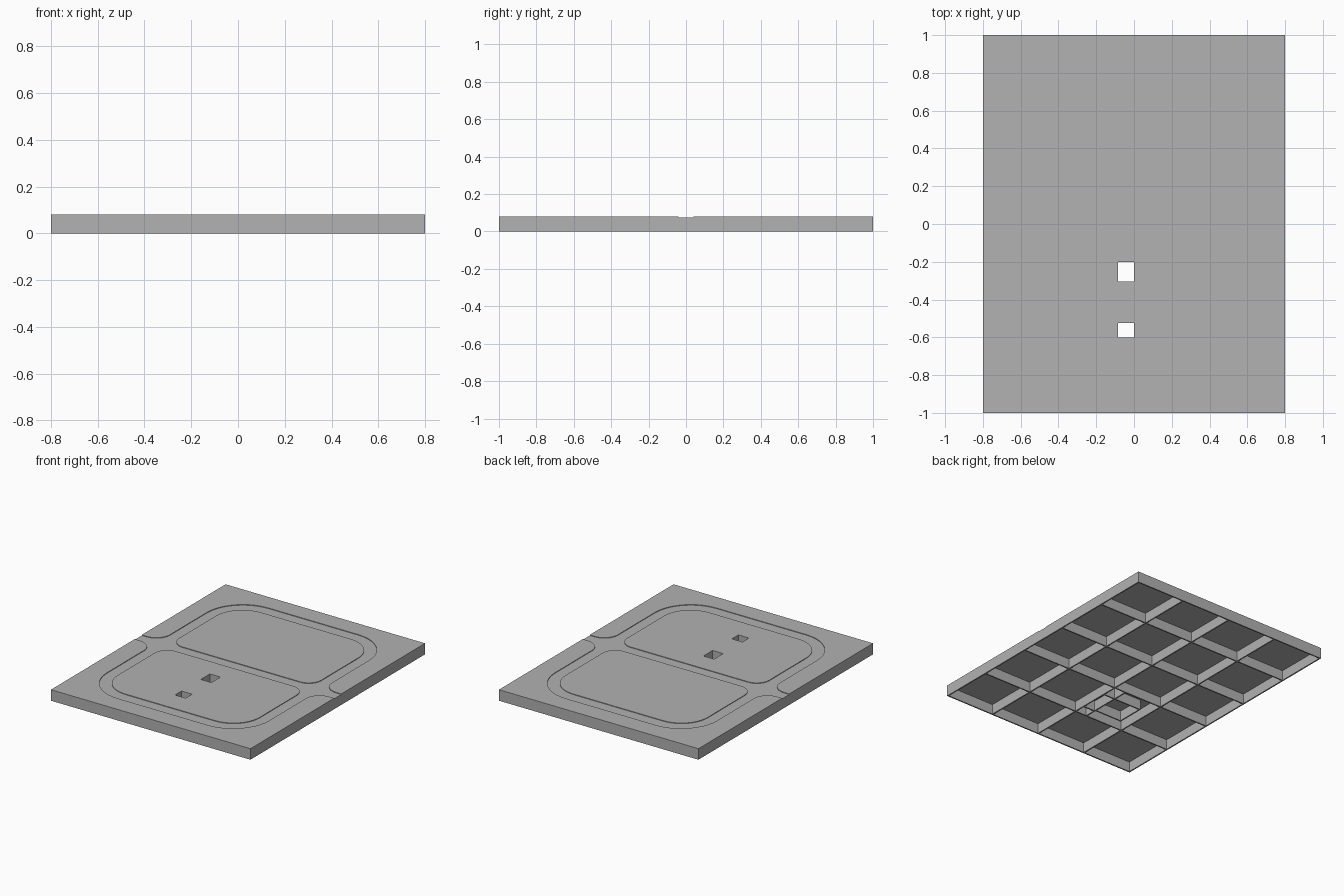
import bpy
from math import pi, sin, cos, tan
from mathutils import Vector

if "Cube" in bpy.data.objects:
    bpy.data.objects.remove(bpy.data.objects["Cube"])

grey = bpy.data.materials.new("plain grey")
grey.use_nodes = True
colour = (0.445, 0.445, 0.445, 1)
grey.diffuse_color = colour
grey.node_tree.nodes["Principled BSDF"].inputs["Base Color"].default_value = colour

TOP, ROAD, CEILING = 0.08, 0.0755, 0.0725
W, L = 0.8, 1.0          # half width and half length
T = 0.01                 # wall thickness


def rounded(corners, steps=10):
    """Outline from (x, y, radius) corners, with each corner filleted."""
    out = []
    for i, (x, y, r) in enumerate(corners):
        p = Vector((x, y))
        if r == 0:
            out.append(p)
            continue
        a = (Vector(corners[i - 1][:2]) - p).normalized()
        b = (Vector(corners[(i + 1) % len(corners)][:2]) - p).normalized()
        centre = p + (a + b) * r      # right-angled corners
        for k in range(steps + 1):
            t = k / steps * pi / 2
            out.append(centre - b * r * cos(t) - a * r * sin(t))
    return out


def rect(x0, x1, y0, y1):
    return [(x0, y0), (x1, y0), (x1, y1), (x0, y1)]


def sheet(name, loops, z0, z1):
    """Flat solid with the first loop as outline and the rest as holes."""
    curve = bpy.data.curves.new(name, "CURVE")
    curve.dimensions = "2D"
    curve.fill_mode = "BOTH"
    curve.extrude = (z1 - z0) / 2
    for loop in loops:
        s = curve.splines.new("POLY")
        s.points.add(len(loop) - 1)
        for point, q in zip(s.points, loop):
            point.co = (q[0], q[1], 0, 1)
        s.use_cyclic_u = True
    temp = bpy.data.objects.new(name + "_outline", curve)
    bpy.context.collection.objects.link(temp)
    bpy.context.view_layer.update()
    graph = bpy.context.evaluated_depsgraph_get()
    mesh = bpy.data.meshes.new_from_object(temp.evaluated_get(graph))
    bpy.data.objects.remove(temp)
    mesh.name = name
    mesh.materials.clear()
    mesh.materials.append(grey)
    for f in mesh.polygons:
        f.use_smooth = False
        f.material_index = 0
    ob = bpy.data.objects.new(name, mesh)
    ob.location.z = (z0 + z1) / 2
    bpy.context.collection.objects.link(ob)
    return ob


# Two square openings through the deck
HX = -0.085
holes = [rect(HX, 0, -0.305, -0.2), rect(HX, 0, -0.6, -0.525)]

# Deck, whose upper face is the sunken track floor
sheet("deck", [rect(-W, W, -L, L)] + holes, CEILING, ROAD)

# Raised ground on either side of the track
for side, label in ((1, "back"), (-1, "front")):
    island = [(-0.57, 0.04, 0.1), (0.57, 0.04, 0.1), (0.57, 0.775, 0.21), (-0.57, 0.775, 0.21)]
    border = [(-W, 0.04, 0), (-0.65, 0.04, 0.11), (-0.65, 0.86, 0.29), (0.65, 0.86, 0.29),
              (0.65, 0.04, 0.11), (W, 0.04, 0), (W, L, 0), (-W, L, 0)]
    flip = lambda pts: rounded([(x, y * side, r) for x, y, r in pts])
    sheet(label + "_island", [flip(island)] + (holes if side < 0 else []), ROAD, TOP)
    sheet(label + "_border", [flip(border)], ROAD, TOP)

# Outer rim below the deck
sheet("rim", [rect(-W, W, -L, L), rect(T - W, W - T, T - L, L - T)], 0, CEILING)

# Grid of stiffening ribs on the underside
for i, x in enumerate((-0.4, 0, 0.4)):
    sheet(f"long_rib_{i + 1}", [rect(x, x + T, T - L, L - T)], 0, CEILING)
for i, y in enumerate((-0.61, -0.2, 0.19, 0.6)):
    sheet(f"cross_rib_{i + 1}", [rect(T - W, W - T, y, y + T)], 0, CEILING)

# Component pocket and the walls of the openings
sheet("pocket_wall", [rect(-0.315, HX, -0.515, -0.305),
                      rect(T - 0.315, HX - T, T - 0.515, -0.305 - T)], 0, CEILING)
for i, (y0, y1) in enumerate(((-0.305, -0.2), (-0.6, -0.515))):
    sheet(f"opening_side_{i + 1}", [rect(HX - T, HX, y0, y1)], 0, CEILING)
for i, y in enumerate((-0.315, -0.525)):
    sheet(f"opening_end_{i + 1}", [rect(HX, 0, y, y + T)], 0, CEILING)
